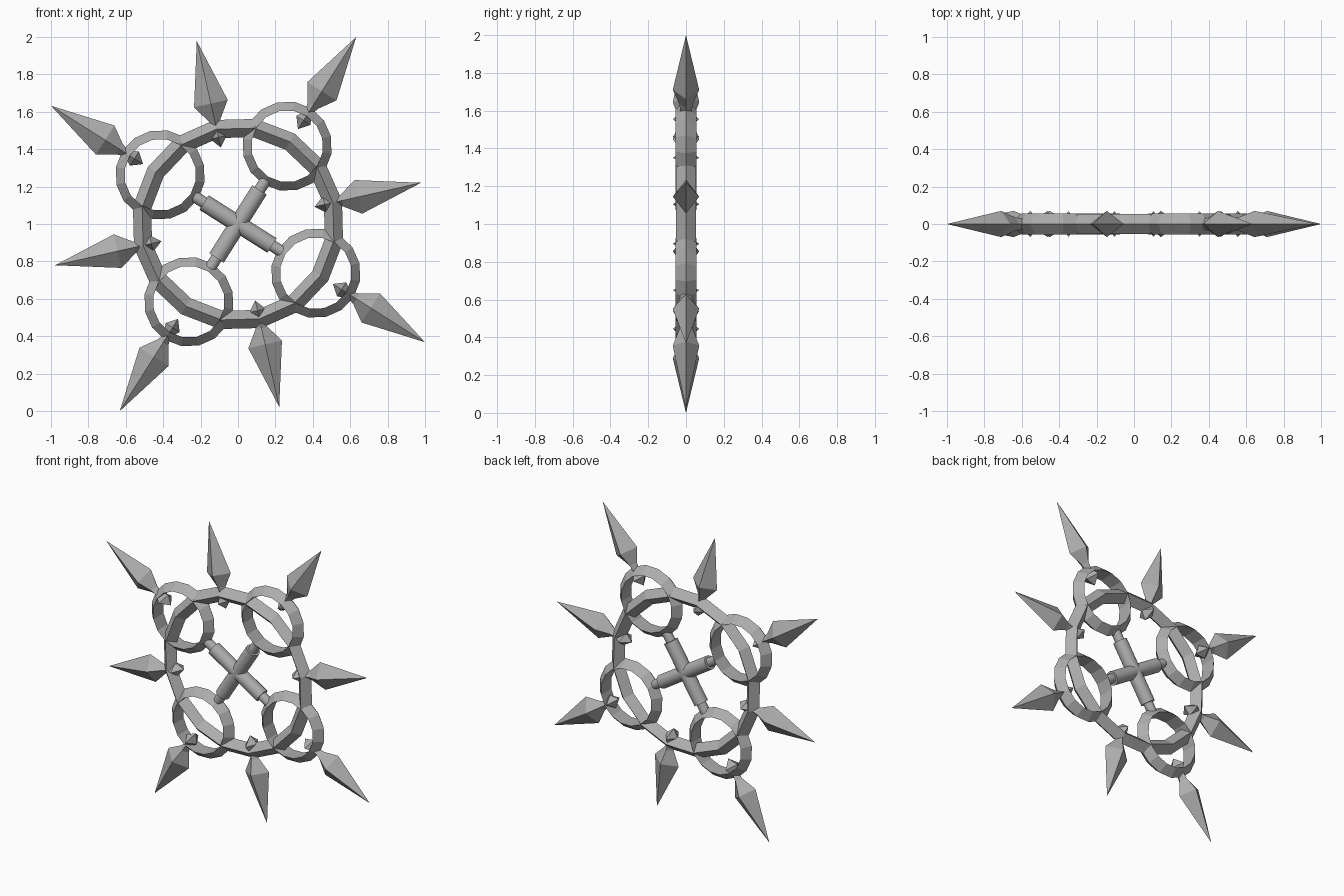
import bpy, bmesh, math
from mathutils import Matrix, Vector

cube = bpy.data.objects.get("Cube")
if cube:
    bpy.data.objects.remove(cube)

TILT = math.radians(12.7)      # whole emblem is turned by this angle
CENTRE = Vector((0, 0, 1))

steel = bpy.data.materials.new("steel_grey")
steel.use_nodes = True
steel.diffuse_color = (0.42, 0.42, 0.42, 1)
steel.node_tree.nodes["Principled BSDF"].inputs["Base Color"].default_value = (0.42, 0.42, 0.42, 1)


def polar(r, a):
    return CENTRE + Vector((r * math.cos(a), 0, r * math.sin(a)))


def finish(bm, name, smooth=False):
    bmesh.ops.recalc_face_normals(bm, faces=bm.faces)
    me = bpy.data.meshes.new(name)
    bm.to_mesh(me)
    bm.free()
    me.materials.append(steel)
    ob = bpy.data.objects.new(name, me)
    bpy.context.collection.objects.link(ob)
    if smooth:
        bpy.ops.object.select_all(action='DESELECT')
        ob.select_set(True)
        bpy.context.view_layer.objects.active = ob
        bpy.ops.object.shade_smooth_by_angle(angle=math.radians(40))
    return ob


def ring(name, centre, section, sides=16):
    """Sweep a closed (radius, depth) section around the y axis."""
    bm = bmesh.new()
    loops = []
    for i in range(sides):
        a = TILT + math.tau * i / sides
        loops.append([bm.verts.new(centre + Vector((r * math.cos(a), y, r * math.sin(a))))
                      for r, y in section])
    n = len(section)
    for i in range(sides):
        p, q = loops[i], loops[(i + 1) % sides]
        for j in range(n):
            k = (j + 1) % n
            bm.faces.new((p[j], p[k], q[k], q[j]))
    return finish(bm, name)


def spike(name, shift, angle):
    """Four-sided spear head with a small counter point inside the ring."""
    profile = [(0.475, 0.045, 0.07), (0.525, 0.018, 0.03),
               (0.57, 0.033, 0.035), (0.66, 0.092, 0.07)]   # radius, half width, half depth
    out = Vector((math.cos(angle), 0, math.sin(angle)))
    side = Vector((-math.sin(angle), 0, math.cos(angle)))
    deep = Vector((0, 1, 0))
    bm = bmesh.new()
    inner = bm.verts.new(CENTRE + out * (0.42 + shift))
    tip = bm.verts.new(CENTRE + out * (1.003 + shift))
    loops = []
    for r, w, d in profile:
        c = CENTRE + out * (r + shift)
        loops.append([bm.verts.new(c + o) for o in (side * w, deep * d, -side * w, -deep * d)])
    for j in range(4):
        k = (j + 1) % 4
        bm.faces.new((inner, loops[0][j], loops[0][k]))
        bm.faces.new((tip, loops[-1][j], loops[-1][k]))
        for p, q in zip(loops, loops[1:]):
            bm.faces.new((p[j], p[k], q[k], q[j]))
    return finish(bm, name)


def rod(name, radius, r0, r1, angle):
    """Round bar along a radial direction."""
    out = Vector((math.cos(angle), 0, math.sin(angle)))
    mat = Matrix.Translation(CENTRE + out * (r0 + r1) / 2) @ out.to_track_quat('Z', 'Y').to_matrix().to_4x4()
    bm = bmesh.new()
    bmesh.ops.create_cone(bm, cap_ends=True, segments=24, radius1=radius, radius2=radius,
                          depth=r1 - r0, matrix=mat)
    return finish(bm, name, smooth=True)


# Large diamond-section ring
ring("main_ring", CENTRE, [(0.57, 0), (0.52, 0.053), (0.471, 0), (0.52, -0.053)])

for i in range(4):
    straight = TILT + i * math.pi / 2
    diagonal = straight + math.pi / 4
    # Small rings with an outer ridge and a flat inner wall
    ring(f"small_ring_{i + 1}", polar(0.492, diagonal),
         [(0.24, 0), (0.192, 0.055), (0.192, -0.055)])
    # Spear heads on the large ring and on the small rings
    spike(f"main_spike_{i + 1}", 0.0, straight)
    spike(f"outer_spike_{i + 1}", 0.18, diagonal)
    # Thin pins joining the cross to the small rings
    rod(f"cross_pin_{i + 1}", 0.031, 0.2, 0.285, diagonal)

# Central cross
for i in range(2):
    rod(f"cross_bar_{i + 1}", 0.046, -0.215, 0.215, TILT + math.pi / 4 + i * math.pi / 2)
